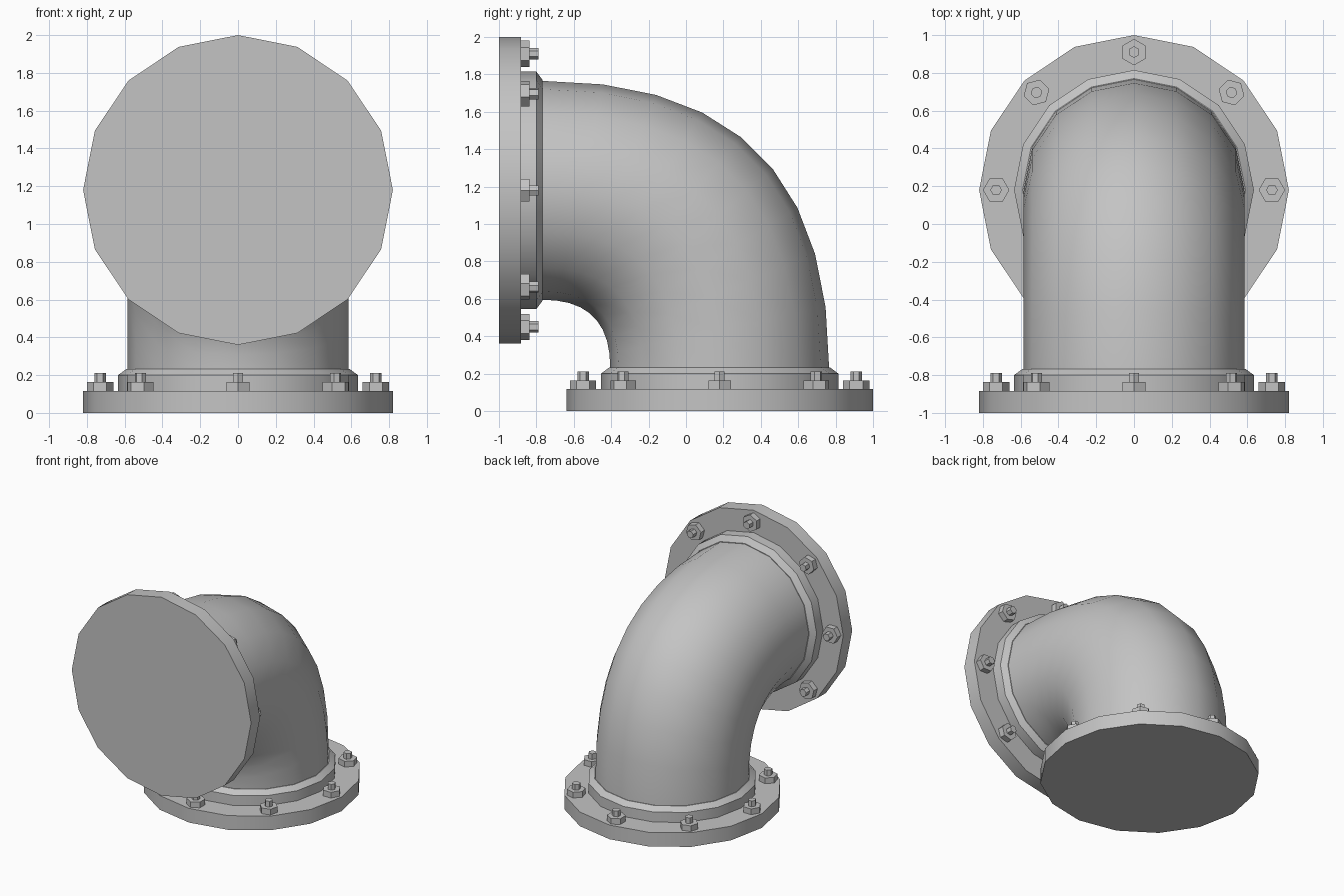
import bpy
import bmesh
from math import sin, cos, pi, radians
from mathutils import Matrix, Vector

cube = bpy.data.objects.get("Cube")
if cube:
    bpy.data.objects.remove(cube, do_unlink=True)

SIDES = 16
PIPE_R = 0.585
NECK = 0.233      # distance from flange face to pipe start
AXIS_Y = 0.18     # base flange centre
AXIS_Z = 1.18     # front flange centre

metal = bpy.data.materials.new("grey metal")
GREY = (0.55, 0.55, 0.55, 1)
metal.use_nodes = True
metal.diffuse_color = GREY
metal.node_tree.nodes["Principled BSDF"].inputs["Base Color"].default_value = GREY


def finish(bm, name, matrix=Matrix()):
    bmesh.ops.recalc_face_normals(bm, faces=bm.faces)
    mesh = bpy.data.meshes.new(name)
    bm.to_mesh(mesh)
    bm.free()
    mesh.materials.append(metal)
    obj = bpy.data.objects.new(name, mesh)
    bpy.context.collection.objects.link(obj)
    obj.matrix_world = matrix
    bpy.ops.object.select_all(action="DESELECT")
    obj.select_set(True)
    bpy.context.view_layer.objects.active = obj
    bpy.ops.object.shade_smooth_by_angle(angle=radians(30))
    return obj


def skin(bm, rings, caps=True):
    """Join rings of points with quads, optionally closing the ends."""
    loops = [[bm.verts.new(p) for p in ring] for ring in rings]
    n = len(loops[0])
    for a, b in zip(loops, loops[1:]):
        for i in range(n):
            j = (i + 1) % n
            bm.faces.new((a[i], a[j], b[j], b[i]))
    if caps:
        bm.faces.new(loops[0])
        bm.faces.new(loops[-1])


def lathe(bm, profile, sides, centre=(0, 0), turn=0.0):
    """Revolve (radius, height) pairs around a vertical axis."""
    skin(bm, [[(centre[0] + r * cos(turn + 2 * pi * i / sides),
                centre[1] + r * sin(turn + 2 * pi * i / sides), h)
               for i in range(sides)] for r, h in profile])


def flange_set(prefix, matrix):
    # Flange plate
    bm = bmesh.new()
    lathe(bm, [(0.82, 0), (0.82, 0.117)], SIDES)
    finish(bm, prefix + "_flange", matrix)
    # Chamfered collar
    bm = bmesh.new()
    lathe(bm, [(0.635, 0.11), (0.635, 0.2), (0.59, NECK)], SIDES)
    finish(bm, prefix + "_collar", matrix)
    # Ring of hex nuts and studs, each turned to face outward
    nuts, studs = bmesh.new(), bmesh.new()
    for k in range(8):
        a = k * pi / 4
        spot = (0.73 * cos(a), 0.73 * sin(a))
        lathe(nuts, [(0.07, 0.11), (0.07, 0.164)], 6, spot, a)
        lathe(studs, [(0.031, 0.15), (0.031, 0.211)], 6, spot, a)
    finish(nuts, prefix + "_nuts", matrix)
    finish(studs, prefix + "_studs", matrix)


flange_set("base", Matrix.Translation((0, AXIS_Y, 0)))
flange_set("front", Matrix.Translation((0, -1, AXIS_Z)) @ Matrix.Rotation(-pi / 2, 4, "X"))

# Elbow pipe: every lengthwise line is a scaled copy of one curve about the bend centre
STEPS = 9
HANDLE = 0.67
bend_y, bend_z = NECK - 1, NECK
bend_r = AXIS_Y - bend_y
ctrl = [Vector(p) for p in ((1, 0), (1, HANDLE), (HANDLE, 1), (0, 1))]
rings = []
for s in range(STEPS + 1):
    t = s / STEPS
    u = 1 - t
    point = u**3 * ctrl[0] + 3 * u * u * t * ctrl[1] + 3 * u * t * t * ctrl[2] + t**3 * ctrl[3]
    ring = []
    for i in range(SIDES):
        a = 2 * pi * i / SIDES
        reach = bend_r + PIPE_R * cos(a)
        ring.append((PIPE_R * sin(a), bend_y + reach * point.x, bend_z + reach * point.y))
    rings.append(ring)
bm = bmesh.new()
skin(bm, rings, caps=False)
finish(bm, "elbow_pipe")
